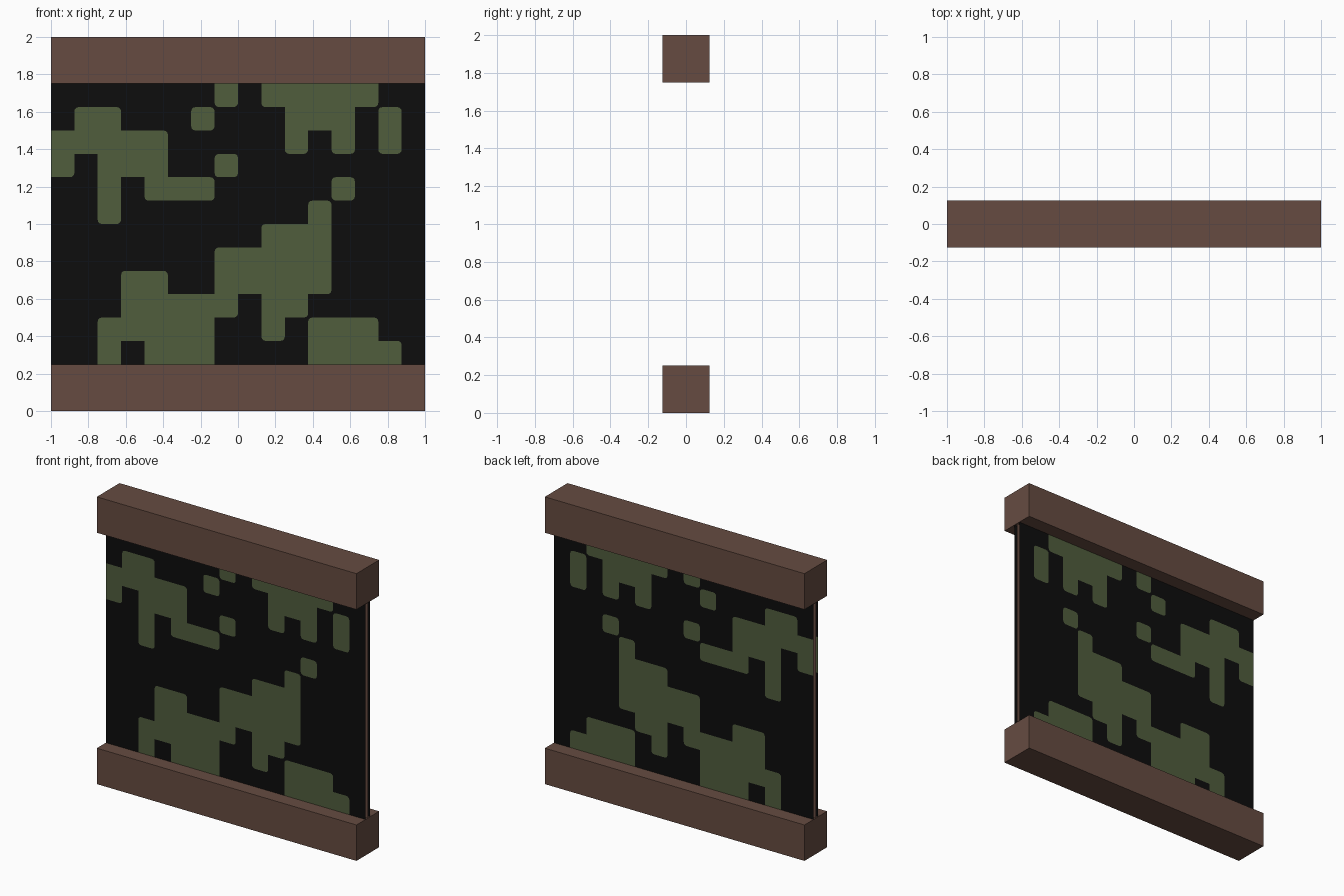
import bpy, bmesh
from math import sin, cos, pi
from mathutils import Vector

cube = bpy.data.objects.get("Cube")
if cube:
    bpy.data.objects.remove(cube)


def material(name, rgb):
    m = bpy.data.materials.new(name)
    m.use_nodes = True
    m.diffuse_color = (*rgb, 1)
    m.node_tree.nodes["Principled BSDF"].inputs["Base Color"].default_value = (*rgb, 1)
    return m


BROWN = material("brown wood", (0.133, 0.071, 0.053))
BLACK = material("black cloth", (0.004, 0.004, 0.004))
GREEN = material("olive green", (0.080, 0.110, 0.046))


def add_object(name, bm, materials):
    mesh = bpy.data.meshes.new(name)
    bm.to_mesh(mesh)
    bm.free()
    for m in materials:
        mesh.materials.append(m)
    obj = bpy.data.objects.new(name, mesh)
    bpy.context.collection.objects.link(obj)
    return obj


# Square beams along the top and bottom
def beam(name, z):
    bm = bmesh.new()
    bmesh.ops.create_cube(bm, size=1)
    bmesh.ops.scale(bm, vec=(2, 0.25, 0.25), verts=bm.verts)
    bmesh.ops.translate(bm, vec=(0, 0, z), verts=bm.verts)
    add_object(name, bm, [BROWN])


beam("bottom_beam", 0.125)
beam("top_beam", 1.875)

# Patch layout of the painted sheets, top row first
PATTERN = [
    ".......#.#####..",
    ".##...#...###.#.",
    "#####.....#.#.#.",
    "#.###..#........",
    "..#.###.....#...",
    "..#........#....",
    ".........###....",
    ".......#####....",
    "...##..#####....",
    "...#####.##.....",
    "..#####..#.###..",
    "..#.###....####.",
]
CELL, RADIUS, TOP = 0.125, 0.022, 1.75


def is_green(row, col):
    row = min(max(row, 0), len(PATTERN) - 1)
    col = min(max(col, 0), len(PATTERN[0]) - 1)
    return PATTERN[row][col] == "#"


def painted_sheet(name, y, facing_back):
    bm = bmesh.new()

    def face(points, index):
        f = bm.faces.new([bm.verts.new((p.x, y, p.y)) for p in points])
        f.material_index = index

    for r, line in enumerate(PATTERN):
        for c in range(len(line)):
            green = is_green(r, c)
            centre = Vector((-1 + (c + 0.5) * CELL, TOP - (r + 0.5) * CELL))
            outline = []
            # Corners run counter-clockwise; lone green corners are rounded
            for k, (sx, sz) in enumerate([(1, 1), (-1, 1), (-1, -1), (1, -1)]):
                corner = centre + Vector((sx, sz)) * CELL / 2
                if green and not is_green(r, c + sx) and not is_green(r - sz, c):
                    pivot = corner - Vector((sx, sz)) * RADIUS
                    angles = [(k + i / 3) * pi / 2 for i in range(4)]
                    arc = [pivot + RADIUS * Vector((cos(a), sin(a))) for a in angles]
                    for a, b in zip(arc, arc[1:]):
                        face([corner, b, a], 0)
                    outline += arc
                else:
                    outline.append(corner)
            face(outline, int(green))
    bmesh.ops.remove_doubles(bm, verts=bm.verts, dist=0.0005)
    if facing_back:
        bmesh.ops.reverse_faces(bm, faces=bm.faces)
    add_object(name, bm, [BLACK, GREEN])


painted_sheet("front_sheet", -0.025, False)
painted_sheet("back_sheet", 0.025, True)

# Plain brown sheet between the painted ones
bm = bmesh.new()
bm.faces.new([bm.verts.new((x, 0, z)) for x, z in
              [(-1, 0.25), (1, 0.25), (1, TOP), (-1, TOP)]])
add_object("middle_sheet", bm, [BROWN])
